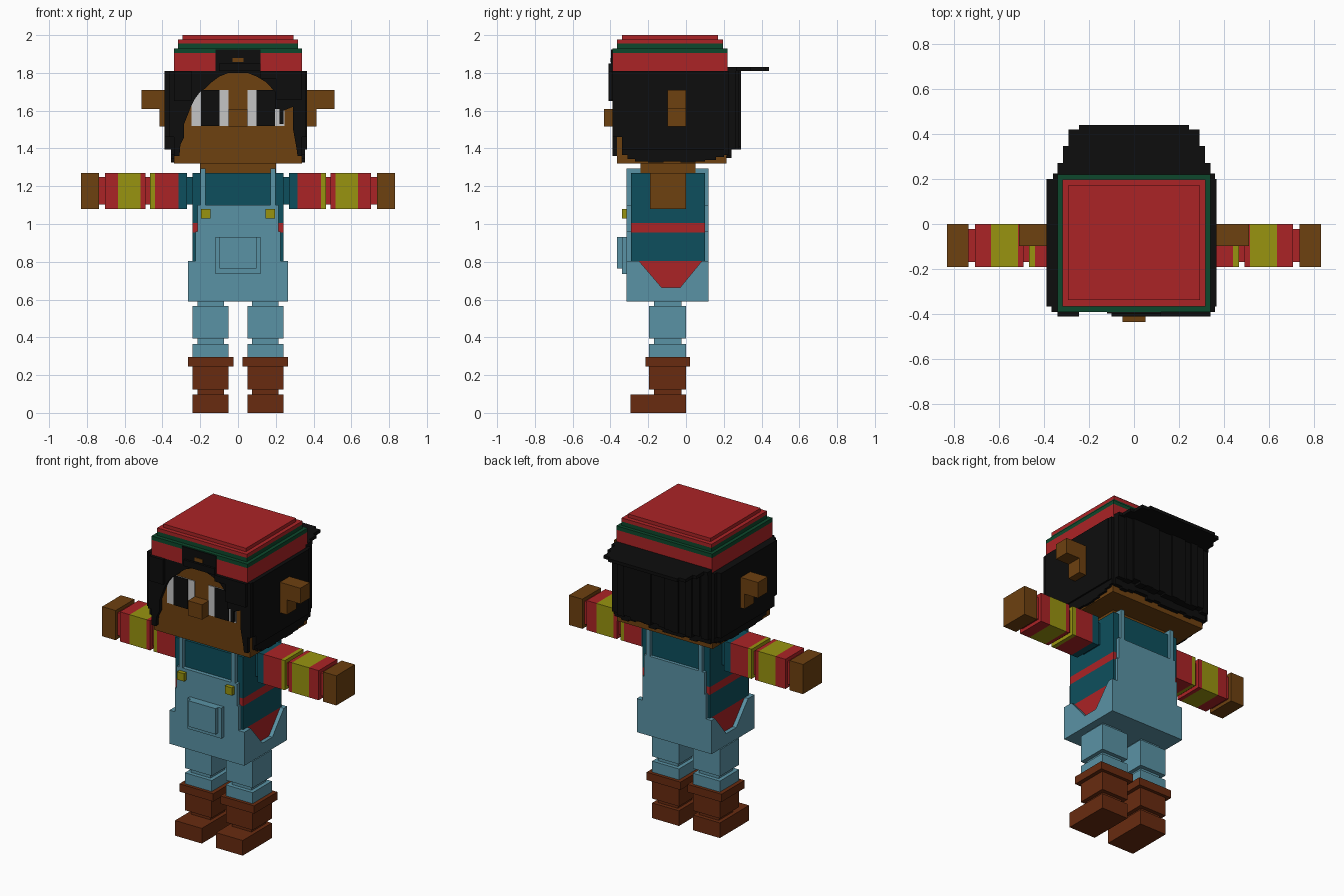
import bpy, bmesh, random

random.seed(4)
cube = bpy.data.objects.get("Cube")
if cube:
    bpy.data.objects.remove(cube, do_unlink=True)


def material(name, rgb):
    m = bpy.data.materials.new(name)
    m.diffuse_color = (*rgb, 1)
    m.use_nodes = True
    bsdf = m.node_tree.nodes["Principled BSDF"]
    bsdf.inputs["Base Color"].default_value = (*rgb, 1)
    bsdf.inputs["Roughness"].default_value = 0.9
    return m


RED = material("red", (0.41, 0.017, 0.019))
BLUE = material("denim blue", (0.102, 0.29, 0.375))
TEAL = material("dark teal", (0.004, 0.078, 0.11))
SKIN = material("brown skin", (0.155, 0.052, 0.005))
BOOT = material("boot brown", (0.138, 0.024, 0.005))
YELLOW = material("mustard yellow", (0.315, 0.295, 0.005))
GREEN = material("dark green", (0.004, 0.064, 0.025))
BLACK = material("black", (0.004, 0.004, 0.004))
WHITE = material("eye white", (0.56, 0.56, 0.56))


def finish(name, bm, mat):
    bmesh.ops.recalc_face_normals(bm, faces=bm.faces)
    me = bpy.data.meshes.new(name)
    bm.to_mesh(me)
    bm.free()
    me.materials.append(mat)
    ob = bpy.data.objects.new(name, me)
    bpy.context.collection.objects.link(ob)
    return ob


def boxes(name, mat, *spans):
    """One object made of boxes, each given as (x0, x1, y0, y1, z0, z1)."""
    bm = bmesh.new()
    for x0, x1, y0, y1, z0, z1 in spans:
        vs = bmesh.ops.create_cube(bm, size=1)["verts"]
        for v in vs:
            v.co = (x1 if v.co.x > 0 else x0, y1 if v.co.y > 0 else y0, z1 if v.co.z > 0 else z0)
    return finish(name, bm, mat)


def prism(name, mat, pts, a, b, place):
    """Extrude a 2D outline from a to b; place(u, v, w) gives the 3D point."""
    bm = bmesh.new()
    lo = [bm.verts.new(place(u, v, a)) for u, v in pts]
    hi = [bm.verts.new(place(u, v, b)) for u, v in pts]
    bm.faces.new(lo)
    bm.faces.new(hi)
    for i in range(len(pts)):
        j = (i + 1) % len(pts)
        bm.faces.new((lo[i], lo[j], hi[j], hi[i]))
    return finish(name, bm, mat)


def sided(s, x0, x1, *rest):
    return (min(s * x0, s * x1), max(s * x0, s * x1), *rest)


SIDES = (("left", 1), ("right", -1))

# Legs and boots
for side, s in SIDES:
    wide, thin = (0.05, 0.24, -0.195, 0), (0.075, 0.215, -0.17, -0.025)
    boxes(side + "_trouser_leg", BLUE,
          sided(s, *thin, 0.56, 0.60), sided(s, *wide, 0.395, 0.565),
          sided(s, *thin, 0.36, 0.40), sided(s, *wide, 0.29, 0.365))
    boxes(side + "_boot", BOOT,
          sided(s, 0.025, 0.265, -0.215, 0.02, 0.245, 0.295),
          sided(s, *wide, 0.125, 0.245), sided(s, *thin, 0.09, 0.13),
          sided(s, 0.05, 0.24, -0.295, 0, 0, 0.097))

# Shirt body with its red bands
boxes("shirt_hem", RED, (-0.24, 0.24, -0.29, 0.1, 0.60, 0.805))
boxes("shirt_lower", TEAL, (-0.24, 0.24, -0.29, 0.1, 0.805, 0.955))
boxes("shirt_stripe", RED, (-0.24, 0.24, -0.29, 0.1, 0.955, 1.005))
boxes("shirt_upper", TEAL, (-0.24, 0.24, -0.29, 0.1, 1.005, 1.27))

# Dungarees: seat, front and back bibs, notched hips, straps
boxes("dungaree_seat", BLUE, (-0.265, 0.265, -0.315, 0.12, 0.59, 0.602))
for name, y0, y1 in (("front", -0.315, -0.29), ("back", 0.1, 0.12)):
    boxes(name + "_bib", BLUE,
          (-0.265, 0.265, y0, y1, 0.60, 0.805), (-0.225, 0.225, y0, y1, 0.805, 0.96),
          (-0.215, 0.215, y0, y1, 0.96, 1.1))
hip = [(-0.315, 0.60), (0.12, 0.60), (0.12, 0.805), (0.085, 0.805),
       (-0.03, 0.665), (-0.13, 0.665), (-0.25, 0.805), (-0.315, 0.805)]
for side, s in SIDES:
    prism(side + "_hip_panel", BLUE, hip, 0.24 * s, 0.265 * s, lambda u, v, w: (w, u, v))
    boxes(side + "_strap", BLUE,
          sided(s, 0.172, 0.198, -0.315, -0.29, 1.09, 1.295),
          sided(s, 0.172, 0.198, -0.29, 0.1, 1.27, 1.295),
          sided(s, 0.172, 0.198, 0.1, 0.12, 1.09, 1.295))
    boxes(side + "_button", YELLOW, sided(s, 0.145, 0.195, -0.34, -0.315, 1.03, 1.08))
boxes("bib_pocket", BLUE, (-0.12, 0.12, -0.34, -0.315, 0.735, 0.93),
      (-0.097, 0.097, -0.365, -0.34, 0.765, 0.93))

# Arms: bands from shoulder to hand, (start, end, colour, thin joint)
bands = [("shoulder_joint", 0.235, 0.27, TEAL, True), ("shoulder_cap", 0.27, 0.315, TEAL, False),
         ("upper_sleeve", 0.315, 0.44, RED, False), ("sleeve_ring", 0.44, 0.465, YELLOW, False),
         ("elbow_joint", 0.465, 0.49, RED, True), ("elbow_band", 0.49, 0.515, RED, False),
         ("forearm_band", 0.515, 0.635, YELLOW, False), ("cuff", 0.635, 0.705, RED, False),
         ("wrist_joint", 0.705, 0.735, RED, True), ("hand", 0.735, 0.83, SKIN, False)]
for side, s in SIDES:
    for name, x0, x1, mat, thin in bands:
        d = 0.022 if thin else 0
        boxes(side + "_" + name, mat, sided(s, x0, x1, -0.19 + d, -d, 1.08 + d, 1.27 - d))

# Head, neck, ears, nose
boxes("neck", SKIN, (-0.2, 0.2, -0.24, 0.05, 1.265, 1.325))
boxes("head", SKIN, (-0.34, 0.34, -0.365, 0.215, 1.32, 1.81))
boxes("nose", SKIN, (-0.05, 0.05, -0.435, -0.365, 1.515, 1.61))
for side, s in SIDES:
    boxes(side + "_ear", SKIN, sided(s, 0.34, 0.51, -0.097, 0, 1.61, 1.71),
          sided(s, 0.34, 0.415, -0.097, 0, 1.515, 1.61))
    boxes(side + "_eye", WHITE, sided(s, 0.05, 0.245, -0.37, -0.364, 1.52, 1.71))
    boxes(side + "_pupil", BLACK, sided(s, 0.097, 0.195, -0.374, -0.37, 1.52, 1.71))

# Fringe framing the face
fringe = [(-0.365, 1.81), (-0.365, 1.46), (-0.34, 1.46), (-0.34, 1.36), (-0.31, 1.36), (-0.305, 1.42),
          (-0.285, 1.46), (-0.285, 1.53), (-0.265, 1.58), (-0.25, 1.62), (-0.23, 1.66),
          (-0.2, 1.70), (-0.17, 1.72), (-0.14, 1.75), (-0.1, 1.78), (-0.05, 1.80),
          (0.05, 1.80), (0.1, 1.78), (0.15, 1.75), (0.195, 1.70), (0.195, 1.61),
          (0.22, 1.61), (0.22, 1.53), (0.24, 1.53), (0.24, 1.60), (0.29, 1.62),
          (0.29, 1.51), (0.31, 1.40), (0.315, 1.36), (0.34, 1.36), (0.34, 1.46),
          (0.36, 1.46), (0.36, 1.81)]
prism("fringe", BLACK, fringe, -0.39, -0.36, lambda u, v, w: (u, w, v))
boxes("fringe_locks", BLACK, (-0.34, -0.245, -0.41, -0.385, 1.65, 1.81),
      (0.2, 0.34, -0.41, -0.385, 1.66, 1.81), (0.12, 0.2, -0.41, -0.385, 1.77, 1.81),
      (-0.1, 0.12, -0.41, -0.385, 1.81, 1.85))

# Side hair: vertical strands with uneven lower ends
strands = [(-0.365, -0.34, 1.46), (-0.34, -0.31, 1.365), (-0.31, -0.27, 1.345), (-0.27, -0.2, 1.33),
           (-0.2, -0.12, 1.325), (-0.12, -0.03, 1.33), (-0.03, 0.05, 1.325), (0.05, 0.1, 1.33),
           (0.1, 0.16, 1.34), (0.16, 0.2, 1.355), (0.2, 0.225, 1.365)]
for side, s in SIDES:
    edge = 0.365 if s > 0 else 0.388
    boxes(side + "_side_hair", BLACK, *[
        sided(s, 0.335, 0.36 if y1 > 0.2 else edge, y0, y1, max(z, 1.395), 1.81) for y0, y1, z in strands],
        *[sided(s, 0.335, 0.355, y0, y1, z, 1.40) for y0, y1, z in strands if z < 1.39])

# Back hair: strands of slightly different depth and length
n = 14
back = []
for i in range(n):
    x0 = -0.34 + 0.68 * i / n
    depth = 0.265 if i in (0, n - 1) else random.choice((0.28, 0.29))
    back.append((x0, x0 + 0.68 / n, 0.21, depth, random.choice((1.395, 1.40, 1.41)), 1.81))
    back.append((x0, x0 + 0.68 / n, 0.21, 0.24, random.choice((1.35, 1.36, 1.37)), 1.42))
boxes("back_hair", BLACK, *back)

# Cap worn backwards: stepped crown, strap and brim
boxes("cap_band", RED, (-0.34, 0.34, -0.39, 0.22, 1.81, 1.905))
boxes("cap_green_trim", GREEN, (-0.34, 0.34, -0.39, 0.22, 1.905, 1.93),
      (-0.318, 0.318, -0.365, 0.197, 1.93, 1.955))
boxes("cap_crown", RED, (-0.318, 0.318, -0.365, 0.197, 1.955, 1.978),
      (-0.293, 0.293, -0.338, 0.17, 1.978, 2.0))
boxes("cap_strap", BLACK, (-0.12, 0.12, -0.396, -0.388, 1.81, 1.925))
boxes("strap_gap", SKIN, (-0.03, 0.03, -0.4, -0.396, 1.857, 1.88))
boxes("cap_brim", BLACK, (-0.34, 0.34, 0.2, 0.27, 1.81, 1.83), (-0.315, 0.315, 0.27, 0.345, 1.81, 1.83),
      (-0.29, 0.29, 0.345, 0.42, 1.81, 1.83), (-0.245, 0.245, 0.42, 0.44, 1.81, 1.83))
